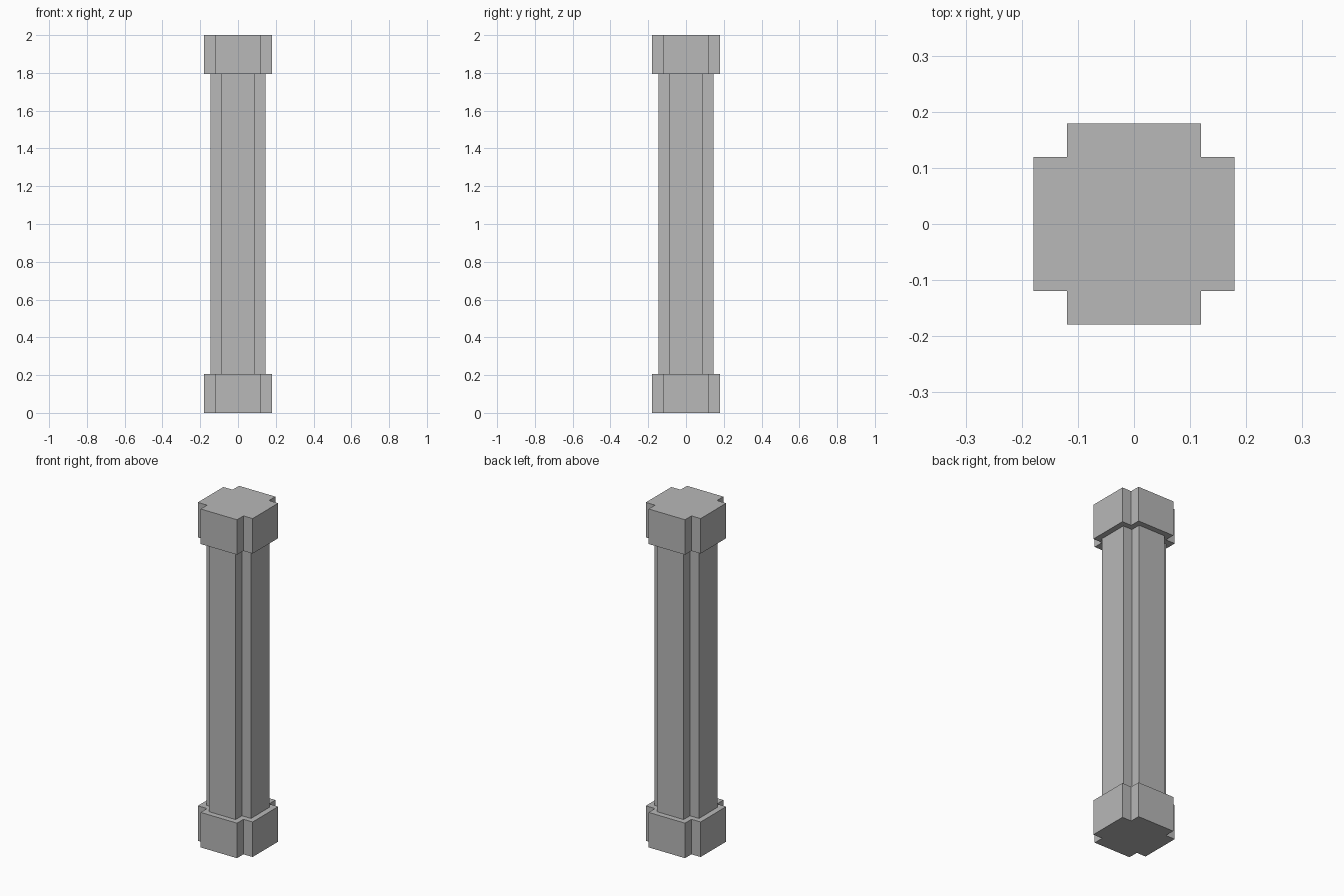
import bpy
import bmesh

cube = bpy.data.objects.get("Cube")
if cube:
    bpy.data.objects.remove(cube, do_unlink=True)

stone = bpy.data.materials.new("grey stone")
stone.use_nodes = True
GREY = (0.48, 0.48, 0.48, 1)
stone.diffuse_color = GREY
stone.node_tree.nodes["Principled BSDF"].inputs["Base Color"].default_value = GREY


def notched_prism(name, half, inner, z0, z1):
    """Square prism with a square notch cut from each corner."""
    quarter = [(half, -inner), (half, inner), (inner, inner)]
    points = []
    for _ in range(4):
        points += quarter
        quarter = [(-y, x) for x, y in quarter]
    bm = bmesh.new()
    base = bm.faces.new([bm.verts.new((x, y, z0)) for x, y in points])
    top = bmesh.ops.extrude_face_region(bm, geom=[base], use_keep_orig=True)
    moved = [v for v in top["geom"] if isinstance(v, bmesh.types.BMVert)]
    bmesh.ops.translate(bm, verts=moved, vec=(0, 0, z1 - z0))
    bmesh.ops.recalc_face_normals(bm, faces=bm.faces)
    mesh = bpy.data.meshes.new(name)
    bm.to_mesh(mesh)
    bm.free()
    mesh.materials.append(stone)
    obj = bpy.data.objects.new(name, mesh)
    bpy.context.collection.objects.link(obj)
    return obj


# Pillar: foot block, slimmer shaft, matching head block
BLOCK = 0.207
notched_prism("base_block", 0.179, 0.119, 0, BLOCK)
notched_prism("shaft", 0.146, 0.087, BLOCK, 2 - BLOCK)
notched_prism("capital_block", 0.179, 0.119, 2 - BLOCK, 2)
